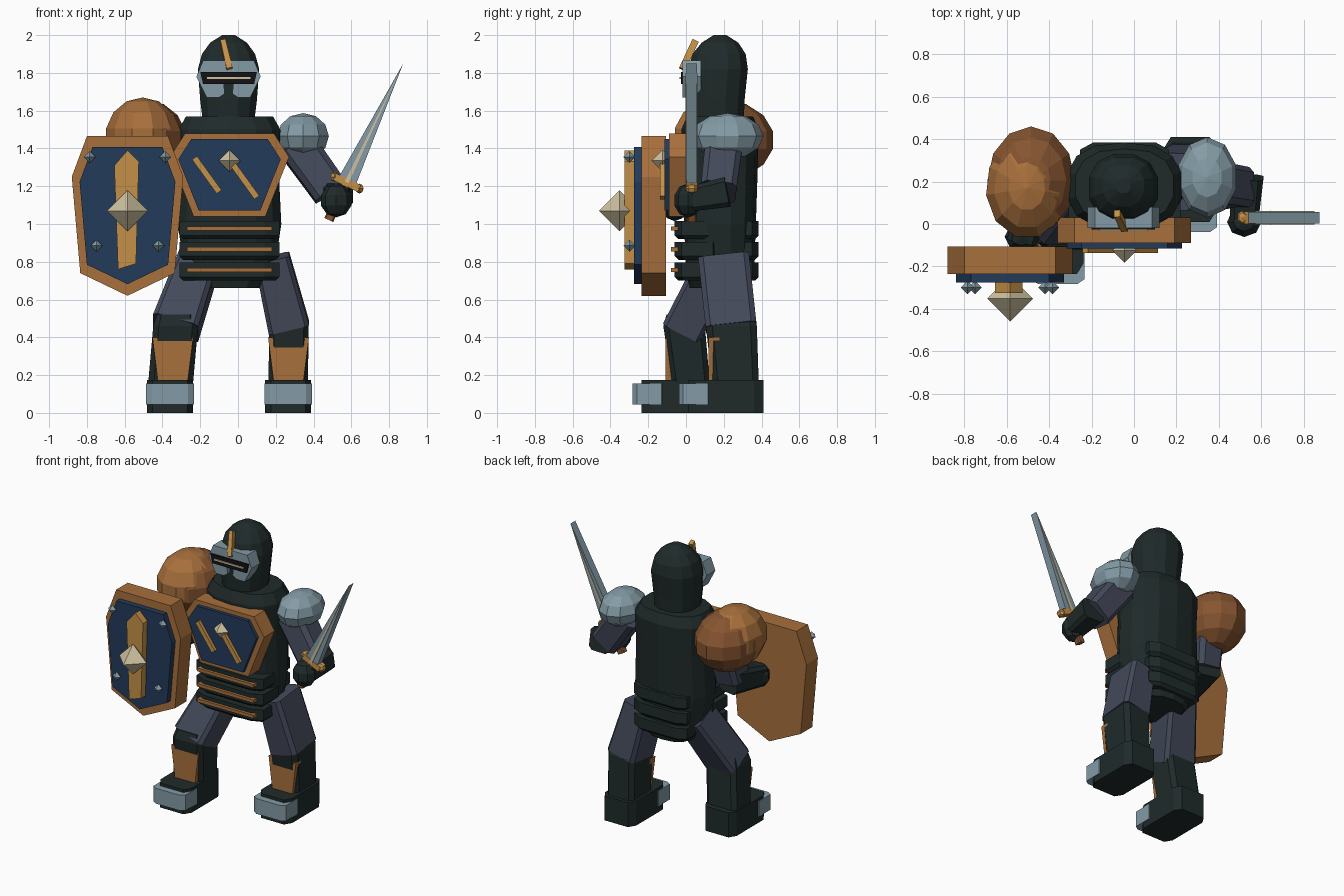
import bpy, bmesh, math
from mathutils import Vector

if "Cube" in bpy.data.objects:
    bpy.data.objects.remove(bpy.data.objects["Cube"], do_unlink=True)


def material(name, *rgb):
    mat = bpy.data.materials.new(name)
    mat.use_nodes = True
    mat.diffuse_color = (*rgb, 1)
    mat.node_tree.nodes["Principled BSDF"].inputs["Base Color"].default_value = (*rgb, 1)
    return mat


DARK = material("dark green black", .014, .023, .023)
SLATE = material("slate cloth", .058, .068, .105)
STEEL = material("pale steel", .23, .33, .38)
COPPER = material("copper orange", .39, .16, .045)
BROWN = material("deep copper", .24, .09, .03)
NAVY = material("navy enamel", .016, .043, .1)
GOLD = material("gold", .56, .28, .065)
CREAM = material("cream gem", .62, .53, .35)
BLACK = material("slot black", .006, .006, .006)


def finish(name, bm, mat):
    bmesh.ops.recalc_face_normals(bm, faces=bm.faces)
    mesh = bpy.data.meshes.new(name)
    bm.to_mesh(mesh)
    bm.free()
    mesh.materials.append(mat)
    obj = bpy.data.objects.new(name, mesh)
    bpy.context.collection.objects.link(obj)
    return obj


def skin(name, rings, mat):
    """Join equal rings of points into a closed solid."""
    bm = bmesh.new()
    loops = [[bm.verts.new(p) for p in ring] for ring in rings]
    for low, high in zip(loops, loops[1:]):
        for i in range(len(low)):
            j = (i + 1) % len(low)
            bm.faces.new((low[i], low[j], high[j], high[i]))
    bm.faces.new(loops[0])
    bm.faces.new(loops[-1])
    return finish(name, bm, mat)


def prism(name, outline, front, back, mat):
    """Outline in x and z, extruded along y."""
    return skin(name, [[(x, y, z) for x, z in outline] for y in (front, back)], mat)


def mirrored(cx, half):
    """Outline symmetric about x = cx, from its +x half."""
    return [(cx + x, z) for x, z in half] + [(cx - x, z) for x, z in reversed(half) if x]


def scaled(outline, cx, cz, factor):
    return [(cx + (x - cx) * factor, cz + (z - cz) * factor) for x, z in outline]


def chamfered(c=.7):
    return [(1, -c), (1, c), (c, 1), (-c, 1), (-1, c), (-1, -c), (-c, -1), (c, -1)]


def rounded(sides=14, power=.8):
    pts = []
    for i in range(sides):
        a = math.tau * (i + .5) / sides
        c, s = math.cos(a), math.sin(a)
        pts.append((math.copysign(abs(c) ** power, c), math.copysign(abs(s) ** power, s)))
    return pts


def stack(name, levels, mat, section):
    """Level sections: x, y, z, half width, half depth."""
    return skin(name, [[(x + w * u, y + d * v, z) for u, v in section]
                       for x, y, z, w, d in levels], mat)


def limb(name, a, b, start, end, mat, section=chamfered()):
    """Section swept from a to b, square to that axis."""
    a, b = Vector(a), Vector(b)
    axis = (b - a).normalized()
    side = Vector((1, 0, 0)) if abs(axis.x) < .9 else Vector((0, 0, 1))
    side = (side - axis * side.dot(axis)).normalized()
    depth = axis.cross(side)
    return skin(name, [[p + side * u * w + depth * v * d for u, v in section]
                       for p, (w, d) in ((a, start), (b, end))], mat)


def ball(name, centre, radii, mat, segments=10, rings=6):
    bm = bmesh.new()
    bmesh.ops.create_uvsphere(bm, u_segments=segments, v_segments=rings, radius=1)
    bmesh.ops.scale(bm, vec=radii, verts=bm.verts)
    bmesh.ops.translate(bm, vec=centre, verts=bm.verts)
    return finish(name, bm, mat)


def gem(name, centre, radius, mat):
    return ball(name, centre, (radius,) * 3, mat, 4, 2)


SQUARE = [(1, 1), (-1, 1), (-1, -1), (1, -1)]
MID = -.045

# Torso
stack("torso", [(MID, .18, z, w, d) for z, w, d in (
    (.66, .17, .16), (.74, .24, .18), (1, .28, .19), (1.3, .265, .2),
    (1.5, .275, .205), (1.57, .235, .175))], DARK, rounded())

# Waist bands, front and back, with copper strips
for i, z in enumerate((.97, .86, .75)):
    for side, y, w, d in (("front", .06, .265, .12), ("back", .27, .21, .115)):
        stack(f"{side}_waist_band_{i}", [(MID, y, z - .05, w - .02, d - .02),
              (MID, y, z - .03, w, d), (MID, y, z + .045, w, d)], DARK, chamfered())
    strip = mirrored(MID, [(.225, z - .005), (.225, z + .018)])
    prism(f"waist_strip_{i}", strip, -.08, -.04, COPPER)

# Chest plate
chest = mirrored(MID, [(.19, 1.04), (.315, 1.355), (.235, 1.48)])
prism("chest_plate_rim", chest, -.09, .03, COPPER)
prism("chest_plate_panel", scaled(chest, MID, 1.27, .86), -.115, -.08, NAVY)
for i, (x, z) in enumerate(((-.23, 1.35), (-.03, 1.32))):
    limb(f"chest_bar_{i}", (x, -.122, z), (x + .13, -.122, z - .18),
         (.016, .016), (.016, .016), GOLD, SQUARE)
gem("chest_gem", (MID, -.125, 1.335), .058, CREAM)

# Hooded helmet
stack("helmet", [(-.05, y, z, w, d) for y, z, w, d in (
    (.16, 1.54, .14, .15), (.16, 1.66, .155, .155), (.17, 1.82, .167, .162),
    (.175, 1.9, .145, .145), (.18, 1.96, .1, .1), (.18, 2, .035, .035))],
    DARK, rounded(12, .85))

# Visor with slot, and crest
prism("visor", mirrored(-.05, [(.025, 1.74), (.02, 1.69), (.05, 1.67), (.115, 1.67),
      (.17, 1.78), (.135, 1.865)]), -.018, .08, STEEL)
prism("visor_slot", mirrored(-.05, [(.135, 1.74), (.15, 1.805)]), -.027, -.01, BLACK)
prism("visor_slit", mirrored(-.05, [(.115, 1.768), (.115, 1.778)]), -.034, -.02, CREAM)
limb("crest", (-.045, -.02, 1.82), (-.08, .05, 1.97), (.016, .018), (.014, .018), GOLD, SQUARE)

# Legs: hip, knee, ankle, half sizes, foot position, plate depth
LEGS = (("right", (-.2, .18, .82), (-.33, -.01, .45), (-.36, .03, .12), .125, .11, -.36, -.235, -.108),
        ("left", (.18, .2, .82), (.27, .24, .45), (.265, .265, .12), .11, .135, .265, .01, .118))
for side, hip, knee, ankle, w, d, fx, toe, plate in LEGS:
    limb(side + "_thigh", hip, knee, (w * .85, d), (w, d), SLATE, chamfered(.8))
    kx, ky, kz = knee
    stack(side + "_shin", [(kx, ky, .52, w * .8, d * .85), (kx, ky, .46, w * .95, d),
          (*ankle, w * .95, d * .9)], DARK, chamfered(.75))
    prism(side + "_shin_plate", mirrored((kx + fx) / 2, [(.08, .175), (.108, .4)]),
          plate, plate + .06, COPPER)
    stack(side + "_foot", [(fx, toe + .2, z, .122, .2) for z in (0, .175)], DARK, chamfered(.75))
    stack(side + "_toe_cap", [(fx, toe + .04, z, .126, .087) for z in (.045, .155)],
          STEEL, chamfered(.75))

# Left arm
ball("left_shoulder_guard", (.345, .22, 1.465), (.143, .19, .122), STEEL)
limb("left_upper_arm", (.31, .2, 1.42), (.49, .17, 1.17), (.1, .1), (.095, .095), SLATE)
limb("left_forearm", (.53, .22, 1.17), (.52, .01, 1.13), (.08, .08), (.065, .065), DARK)
ball("left_hand", (.52, .01, 1.125), (.085, .075, .09), DARK, 8, 5)

# Right arm
ball("right_shoulder_guard_base", (-.485, .205, 1.445), (.212, .262, .21), BROWN, 12, 7)
ball("right_shoulder_guard_top", (-.505, .17, 1.46), (.2, .245, .21), COPPER, 11, 7)
limb("right_upper_arm", (-.44, .2, 1.4), (-.47, .14, 1.14), (.1, .1), (.09, .09), SLATE)
limb("right_forearm", (-.47, .19, 1.14), (-.53, -.08, 1.1), (.085, .085), (.07, .07), DARK)
ball("right_hand", (-.53, -.06, 1.1), (.085, .07, .085), DARK, 8, 5)

# Sword, laid out along its own axis
base, tip = Vector((.575, .03, 1.22)), Vector((.875, .03, 1.85))
along = (tip - base).normalized()
across = Vector((along.z, 0, -along.x))


def blade_outline(width, end):
    a, b, c = base + across * width, base + (tip - base) * end, base - across * width
    return [(p.x, p.z) for p in (a, b, c)]


prism("sword_blade", blade_outline(.05, 1), .003, .057, STEEL)
prism("sword_fuller", blade_outline(.011, .92), -.002, .062, CREAM)
limb("sword_guard", base - across * .07, base + across * .075, (.02, .03), (.02, .03), GOLD, SQUARE)
limb("sword_grip", base, base - along * .22, (.022, .022), (.026, .026), BROWN)
for i, reach in enumerate((-.07, .075)):
    ball(f"sword_guard_end_{i}", base + across * reach, (.026, .034, .026), GOLD, 6, 4)

# Shield
SX, SZ = -.585, 1.06
rim = mirrored(SX, [(0, .62), (.25, .74), (.295, 1.25), (.215, 1.465)])
prism("shield_rim", rim, -.235, -.105, COPPER)
prism("shield_panel", scaled(rim, SX, SZ, .86), -.275, -.2, NAVY)
prism("shield_emblem", [(-.635, .76), (-.54, .79), (-.525, 1.33), (-.585, 1.39), (-.655, 1.31)],
      -.325, -.26, GOLD)
gem("shield_boss", (SX, -.352, SZ + .01), .108, CREAM)
for row, (reach, z) in enumerate(((.2, 1.355), (.165, .885))):
    for side in (-1, 1):
        gem(f"shield_stud_{row}_{side}", (SX + side * reach, -.3, z), .032, STEEL)
